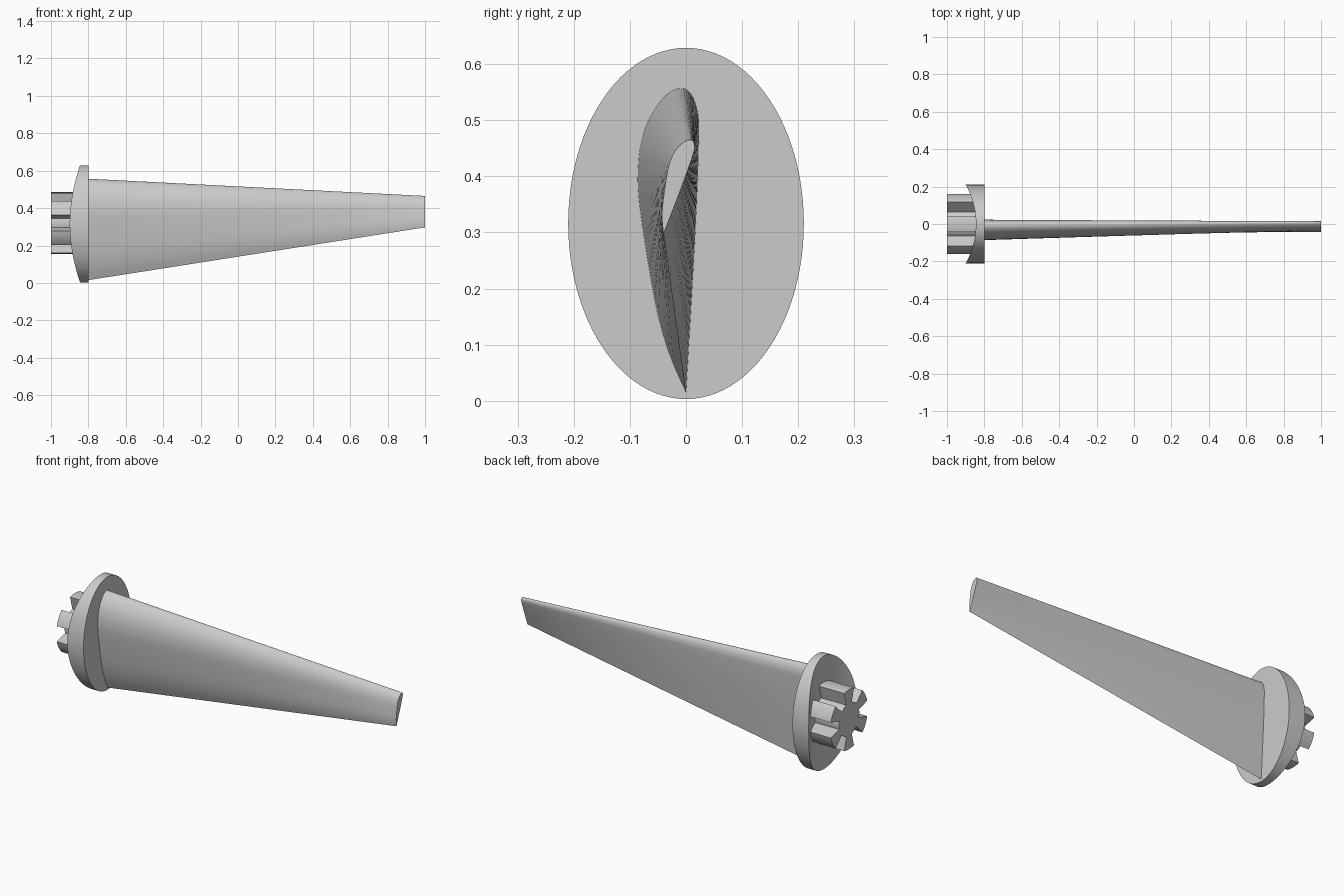
import bpy, bmesh, math
from mathutils import Vector, Matrix

cube = bpy.data.objects.get("Cube")
if cube:
    bpy.data.objects.remove(cube, do_unlink=True)

grey = bpy.data.materials.new("plain_grey")
grey.use_nodes = True
COLOUR = (0.6, 0.6, 0.6, 1)
grey.diffuse_color = COLOUR
grey.node_tree.nodes["Principled BSDF"].inputs["Base Color"].default_value = COLOUR


def finish(name, bm, angle):
    bmesh.ops.remove_doubles(bm, verts=bm.verts, dist=1e-5)
    bmesh.ops.recalc_face_normals(bm, faces=bm.faces)
    mesh = bpy.data.meshes.new(name)
    bm.to_mesh(mesh)
    bm.free()
    obj = bpy.data.objects.new(name, mesh)
    bpy.context.collection.objects.link(obj)
    mesh.materials.append(grey)
    bpy.ops.object.select_all(action='DESELECT')
    obj.select_set(True)
    bpy.context.view_layer.objects.active = obj
    bpy.ops.object.shade_smooth_by_angle(angle=math.radians(angle))
    return obj


def loft(name, rings, angle):
    """Skin closed rings of equal length and cap both ends."""
    bm = bmesh.new()
    rows = [[bm.verts.new(p) for p in ring] for ring in rings]
    n = len(rows[0])
    for a, b in zip(rows, rows[1:]):
        for i in range(n):
            j = (i + 1) % n
            bm.faces.new((a[i], a[j], b[j], b[i]))
    bm.faces.new(rows[0])
    bm.faces.new(rows[-1])
    return finish(name, bm, angle)


def spline(points, steps):
    """Smooth curve through the points, with a sharp corner at its ends."""
    pts = [Vector(p) for p in points]
    pts = [2 * pts[0] - pts[1]] + pts + [2 * pts[-1] - pts[-2]]
    out = []
    for a, b, c, d in zip(pts, pts[1:], pts[2:], pts[3:]):
        for k in range(steps):
            t = k / steps
            out.append(0.5 * (2 * b + (c - a) * t + (2 * a - 5 * b + 4 * c - d) * t ** 2
                              + (3 * b - a - 3 * c + d) * t ** 3))
    return out


# Blade: aerofoil from trailing edge around the nose, tapered and twisted
aerofoil = [(0, .015), (-.03, .085), (-.056, .18), (-.083, .35), (-.085, .422),
            (-.078, .467), (-.064, .505), (-.04, .54), (-.018, .555), (0, .555),
            (.013, .54), (.021, .515), (.023, .485), (.021, .395), (.014, .25), (0, .015)]
root = spline(aerofoil, 4)
twist = Matrix.Rotation(math.radians(-17.5), 2)
tip_edge = Vector((-.04, .297))
tip = [twist @ (p - root[0]) * .323 + tip_edge for p in root]
STATIONS = 24
rings = []
for s in range(STATIONS + 1):
    t = s / STATIONS
    rings.append([(-.8 + 1.8 * t, *a.lerp(b, t)) for a, b in zip(root, tip)])
loft("blade", rings, 40)

# Flange: oval plate whose inner side is hollowed to sit on a round hub
HALF_Y, HALF_Z, MID_Z, HUB = .21, .313, .316, .43
bm = bmesh.new()
columns = []
for i in range(49):
    a = math.pi * i / 48
    y, dz = HALF_Y * math.cos(a), HALF_Z * math.sin(a)
    back = -.845 - (HUB - math.sqrt(HUB ** 2 - y ** 2))
    columns.append([bm.verts.new((x, y, MID_Z + z)) for x, z in
                    ((-.8, dz), (-.8, -dz), (back, -dz), (back, dz))])
for a, b in zip(columns, columns[1:]):
    for i in range(4):
        j = (i + 1) % 4
        bm.faces.new((a[i], a[j], b[j], b[i]))
bmesh.ops.dissolve_degenerate(bm, dist=1e-5, edges=bm.edges)
finish("flange", bm, 40)

# Root spline: six wedge teeth around a round core
TEETH, OUTER, CORE, ARC = 6, .165, .09, 6
outline = []
for k in range(TEETH * 2):
    radius = CORE if k % 2 else OUTER
    for s in range(ARC + 1):
        a = math.radians(75 + 30 * (k + s / ARC))
        outline.append((radius * math.cos(a), .32 + radius * math.sin(a)))
loft("root_spline", [[(x, y, z) for y, z in outline] for x in (-1, -.83)], 30)
